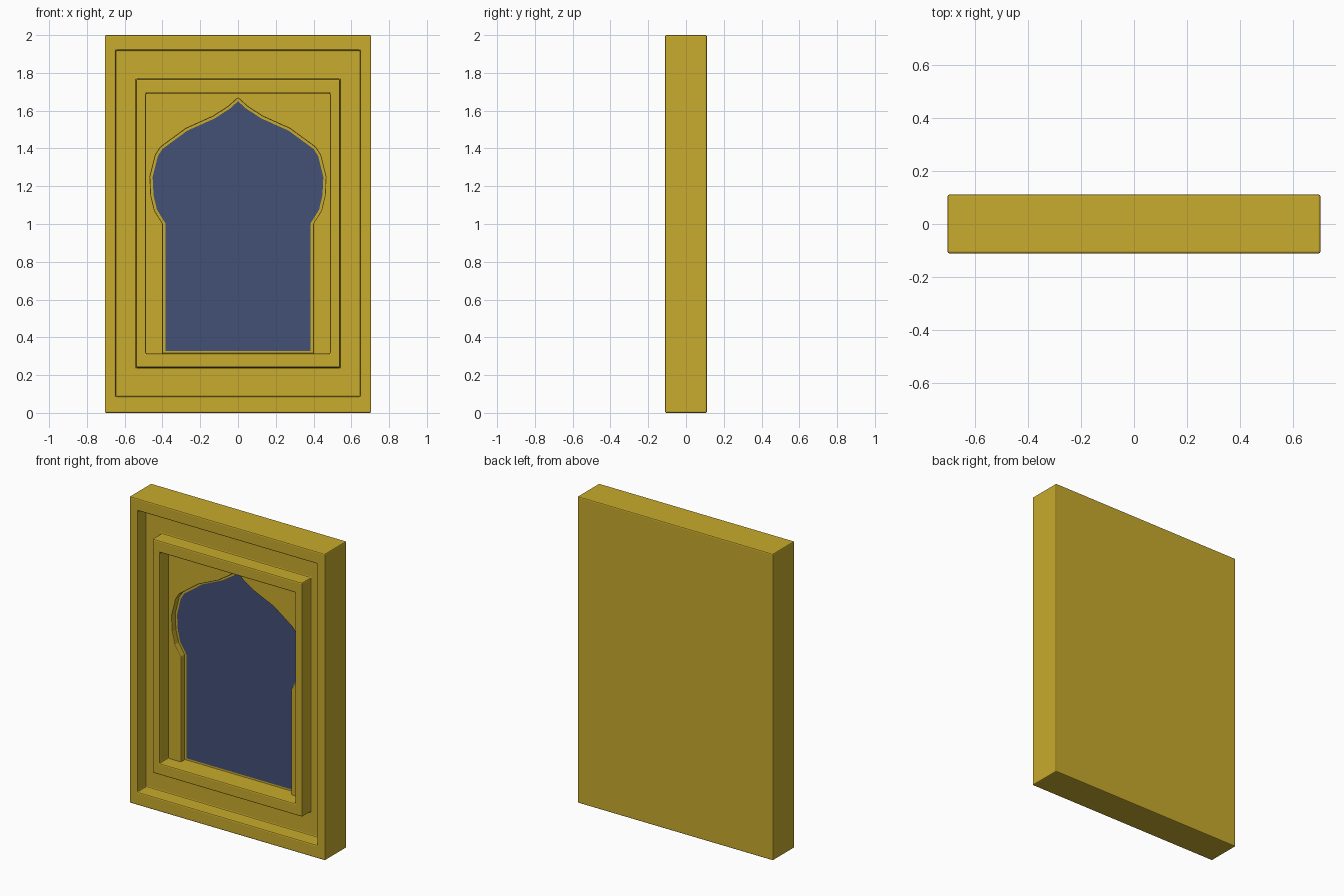
import bpy
import bmesh

cube = bpy.data.objects.get("Cube")
if cube:
    bpy.data.objects.remove(cube, do_unlink=True)


def make_material(name, color):
    mat = bpy.data.materials.new(name)
    mat.use_nodes = True
    mat.diffuse_color = color
    mat.node_tree.nodes["Principled BSDF"].inputs["Base Color"].default_value = color
    return mat


GOLD = make_material("gold", (0.578, 0.407, 0.026, 1))
BLUE = make_material("dusk blue", (0.054, 0.082, 0.181, 1))


def finish(name, bm, materials, bevel=0):
    bmesh.ops.recalc_face_normals(bm, faces=bm.faces)
    mesh = bpy.data.meshes.new(name)
    bm.to_mesh(mesh)
    bm.free()
    obj = bpy.data.objects.new(name, mesh)
    bpy.context.collection.objects.link(obj)
    for mat in materials:
        mesh.materials.append(mat)
    if bevel:
        mod = obj.modifiers.new("soft edges", "BEVEL")
        mod.width = bevel
        mod.segments = 2
        mod.limit_method = "ANGLE"
    return obj


FRONT, RECESS, BACK = -0.111, -0.021, 0.111
PANE = 0.02

# Stepped frame: nested rectangles (half width, bottom, top)
outer = (0.705, 0.0, 2.0)
border = (0.648, 0.086, 1.92)
rib_out = (0.54, 0.24, 1.767)
rib_in = (0.488, 0.315, 1.69)
steps = [(outer, BACK), (outer, FRONT), (border, FRONT), (border, RECESS),
         (rib_out, RECESS), (rib_out, FRONT), (rib_in, FRONT), (rib_in, PANE)]

bm = bmesh.new()
rings = []
for (w, lo, hi), y in steps:
    rings.append([bm.verts.new((x, y, z))
                  for x, z in ((-w, lo), (w, lo), (w, hi), (-w, hi))])
for a, b in zip(rings, rings[1:]):
    for i in range(4):
        j = (i + 1) % 4
        bm.faces.new((a[i], a[j], b[j], b[i]))
bm.faces.new(rings[0])
bm.faces.new(rings[-1])
finish("stepped_frame", bm, [GOLD], 0.007)

# Pointed arch outline, right half from the sill to the tip, then mirrored
half = [(0.397, 1.0), (0.441, 1.07), (0.46, 1.15), (0.465, 1.25),
        (0.436, 1.365), (0.41, 1.406), (0.275, 1.505), (0.13, 1.57), (0.05, 1.622)]
arch = half + [(0, 1.667)] + [(-x, z) for x, z in reversed(half)]

# Arch panel: extends slightly into the rib and the sill
w, lo, hi = rib_in
w, lo, hi = w + 0.012, lo - 0.012, hi + 0.012
foot = half[0][0]
outline = [(-w, lo), (-w, hi), (w, hi), (w, lo), (foot, lo)] + arch + [(-foot, lo)]
bm = bmesh.new()
face = bm.faces.new([bm.verts.new((x, RECESS, z)) for x, z in outline])
geom = bmesh.ops.extrude_face_region(bm, geom=[face])["geom"]
bmesh.ops.translate(bm, vec=(0, PANE + 0.004 - RECESS, 0),
                    verts=[g for g in geom if isinstance(g, bmesh.types.BMVert)])
if not face.is_valid or len(bm.faces) < len(outline) + 2:
    bm.faces.new([v for v in bm.verts if abs(v.co.y - RECESS) < 1e-5])
finish("arch_panel", bm, [GOLD], 0.005)

# Niche back: thin gold rim around the blue pane
opening = [(foot, rib_in[1])] + arch + [(-foot, rib_in[1])]
bm = bmesh.new()
pane = bm.faces.new([bm.verts.new((x, PANE - 0.003, z)) for x, z in opening])
bm.normal_update()
bmesh.ops.inset_region(bm, faces=[pane], thickness=0.013, use_even_offset=True,
                       use_boundary=True)
pane.material_index = 1
finish("niche_pane", bm, [GOLD, BLUE])
